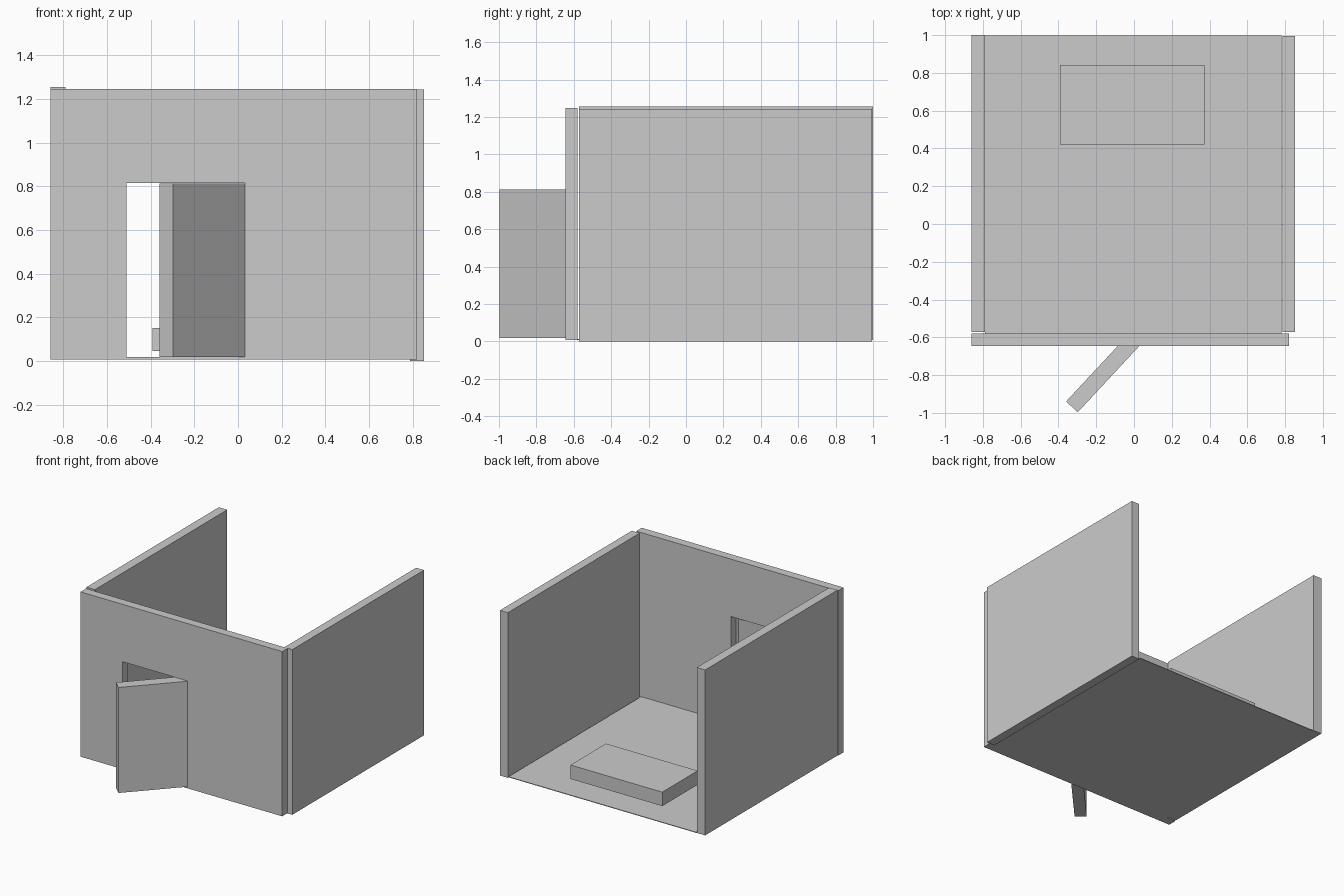
import bpy
import math

if "Cube" in bpy.data.objects:
    bpy.data.objects.remove(bpy.data.objects["Cube"])


def box(name, x, y, z, rot=0.0):
    """Axis-aligned box from (min, max) ranges, optionally turned about z."""
    bpy.ops.mesh.primitive_cube_add(
        size=1, location=(sum(x) / 2, sum(y) / 2, sum(z) / 2))
    ob = bpy.context.object
    ob.name = name
    ob.scale = (x[1] - x[0], y[1] - y[0], z[1] - z[0])
    ob.rotation_euler.z = rot
    bpy.ops.object.transform_apply(location=False, rotation=False, scale=True)
    return ob


# thin floor sheet, running under the front wall
box("floor", (-0.79, 0.78), (-0.645, 0.997), (0.007, 0.012))

# side walls
box("left_wall", (-0.86, -0.79), (-0.573, 1.0), (0.01, 1.255))
box("right_wall", (0.787, 0.853), (-0.573, 0.994), (0.0, 1.243))

# front wall with a doorway cut through it
wall = box("front_wall", (-0.86, 0.82), (-0.645, -0.58), (0.007, 1.247))
cutter = box("doorway_cutter", (-0.512, 0.032), (-0.8, -0.4), (0.018, 0.815))
cutter.hide_render = True
cut = wall.modifiers.new("doorway", 'BOOLEAN')
cut.operation = 'DIFFERENCE'
cut.solver = 'EXACT'
cut.object = cutter
bpy.context.view_layer.objects.active = wall
bpy.ops.object.modifier_apply(modifier=cut.name)
bpy.data.objects.remove(cutter)

# door standing ajar, hinged at the right jamb
length, thick = 0.486, 0.084
cx, cy = -0.163, -0.79
box("door", (cx - length / 2, cx + length / 2),
    (cy - thick / 2, cy + thick / 2), (0.018, 0.812), math.atan2(0.355, 0.33))

# low platform hovering just above the floor
box("platform", (-0.392, 0.372), (0.42, 0.842), (0.045, 0.15))
